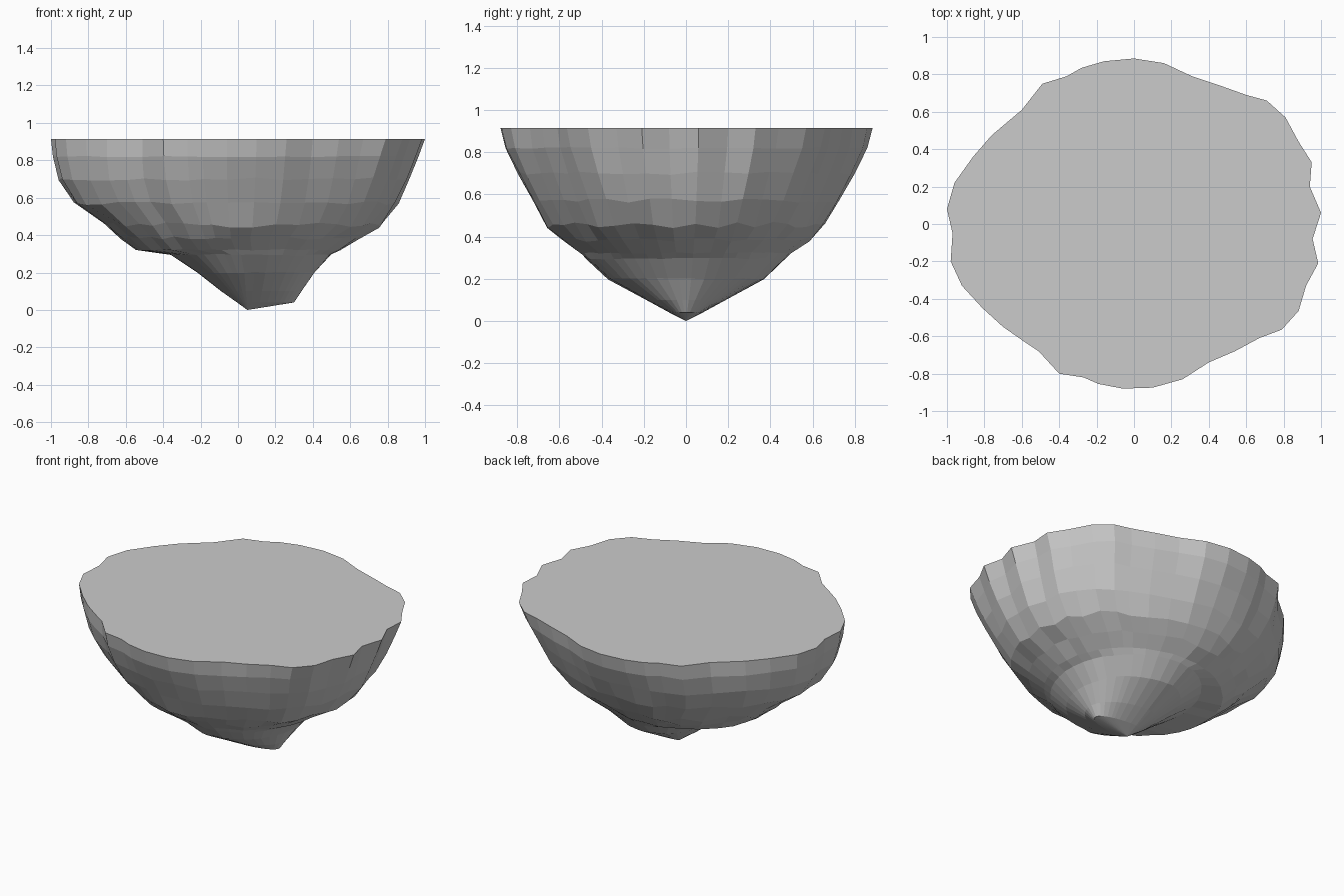
import bpy, bmesh, math, random
random.seed(4)

# Irregular rim outline, anticlockwise from the right
rim = [(1, .06), (.94, .2), (.95, .33), (.88, .44), (.81, .57), (.71, .66), (.6, .69), (.46, .74),
       (.31, .79), (.16, .86), (0, .885), (-.16, .87), (-.28, .835), (-.36, .79), (-.49, .75),
       (-.6, .61), (-.76, .475), (-.86, .36), (-.96, .22), (-1, .08), (-.97, -.05), (-.98, -.2),
       (-.92, -.33), (-.81, -.45), (-.7, -.55), (-.6, -.62), (-.51, -.68), (-.4, -.8),
       (-.27, -.82), (-.19, -.855), (-.06, -.88), (.1, -.875), (.26, -.83), (.4, -.74),
       (.54, -.68), (.67, -.61), (.79, -.565), (.88, -.465), (.92, -.33), (.985, -.21), (.955, -.08)]

# Levels: height, centre x, left reach, right reach, half depth, height jitter
levels = [(.915, 0, 1, 1, .885, 0),
          (.82, 0, .99, .965, .86, .004),
          (.70, 0, .96, .92, .80, .008),
          (.57, 0, .88, .86, .73, .01),
          (.455, 0, .72, .77, .66, .015),
          (.385, 0, .63, .65, .585, .01),
          (.322, .02, .57, .53, .50, .004),
          (.295, .04, .40, .46, .475, .004),
          (.20, .05, .27, .36, .37, .004),
          (.10, .05, .14, .29, .19, 0),
          (.04, .05, .055, .25, .08, 0)]

bm = bmesh.new()
rings = []
for i, (z, cx, left, right, depth, jit) in enumerate(levels):
    ring = []
    for px, py in rim:
        # lower levels lose the rim's waviness
        a = math.atan2(py / .885, px)
        k = max(0, 1 - i / 6)
        ux = px * k + math.cos(a) * (1 - k)
        uy = py / .885 * k + math.sin(a) * (1 - k)
        x = cx + ux * (right if ux > 0 else left)
        ring.append(bm.verts.new((x, uy * depth, z + random.uniform(-jit, jit))))
    rings.append(ring)

# Flat top, faceted sides and pointed underside
bm.faces.new(rings[0])
tip = bm.verts.new((.05, 0, 0))
n = len(rim)
for up, low in zip(rings, rings[1:]):
    for j in range(n):
        k = (j + 1) % n
        bm.faces.new((up[j], low[j], low[k], up[k]))
for j in range(n):
    bm.faces.new((rings[-1][j], tip, rings[-1][(j + 1) % n]))
bmesh.ops.recalc_face_normals(bm, faces=bm.faces)

mesh = bpy.data.meshes.new("floating_rock")
bm.to_mesh(mesh)
bm.free()
rock = bpy.data.objects.new("floating_rock", mesh)
bpy.context.collection.objects.link(rock)
